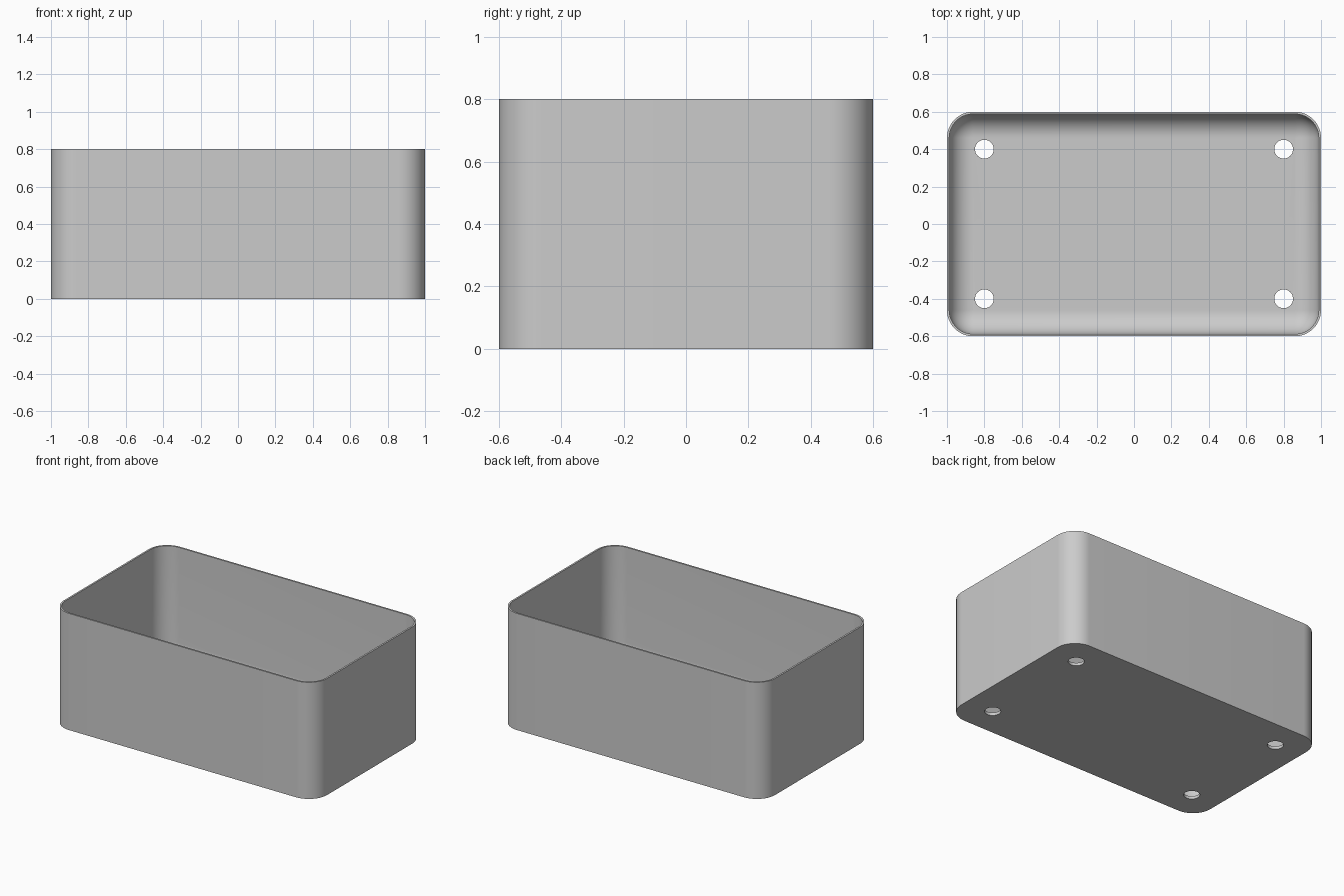
import bpy, bmesh
from math import cos, sin, pi, radians

default = bpy.data.objects.get("Cube")
if default:
    bpy.data.objects.remove(default, do_unlink=True)

HALF_X, HALF_Y, HEIGHT = 1.0, 0.6, 0.8
CORNER, WALL, FLOOR = 0.14, 0.012, 0.02
INNER = CORNER - WALL
FILLET = INNER - 0.002
CORNER_STEPS, FILLET_STEPS = 16, 14

grey = bpy.data.materials.new("plain grey")
grey.use_nodes = True
colour = (0.6, 0.6, 0.6, 1)
grey.diffuse_color = colour
grey.node_tree.nodes["Principled BSDF"].inputs["Base Color"].default_value = colour


def rounded_loop(bm, radius, z):
    """Rounded rectangle sharing the same four corner centres."""
    cx, cy = HALF_X - CORNER, HALF_Y - CORNER
    verts = []
    for q, (sx, sy) in enumerate([(1, 1), (-1, 1), (-1, -1), (1, -1)]):
        for i in range(CORNER_STEPS + 1):
            a = (q + i / CORNER_STEPS) * pi / 2
            verts.append(bm.verts.new((sx * cx + radius * cos(a),
                                       sy * cy + radius * sin(a), z)))
    return verts


# Tray: outer wall, rim, inner wall and rounded inner floor edge
bm = bmesh.new()
profile = [(CORNER, 0), (CORNER, HEIGHT), (INNER, HEIGHT)]
for i in range(FILLET_STEPS + 1):
    t = i / FILLET_STEPS * pi / 2
    profile.append((INNER - FILLET * (1 - cos(t)),
                    FLOOR + FILLET * (1 - sin(t))))
loops = [rounded_loop(bm, r, z) for r, z in profile]
for low, high in zip(loops, loops[1:]):
    for i in range(len(low)):
        j = (i + 1) % len(low)
        bm.faces.new((low[i], low[j], high[j], high[i]))
bm.faces.new(loops[0][::-1])
bm.faces.new(loops[-1])
bmesh.ops.recalc_face_normals(bm, faces=bm.faces)
mesh = bpy.data.meshes.new("tray")
bm.to_mesh(mesh)
bm.free()
tray = bpy.data.objects.new("tray", mesh)
bpy.context.collection.objects.link(tray)
mesh.materials.append(grey)

# Four screw holes through the floor
cutters = []
for sx in (-1, 1):
    for sy in (-1, 1):
        bpy.ops.mesh.primitive_cylinder_add(
            vertices=48, radius=0.05, depth=0.1,
            location=(sx * 0.8, sy * 0.4, FLOOR / 2))
        cutter = bpy.context.object
        cutter.name = "hole_cutter"
        cutter.hide_render = True
        cutter.data.materials.append(grey)
        cutters.append(cutter)

bpy.ops.object.select_all(action='DESELECT')
tray.select_set(True)
bpy.context.view_layer.objects.active = tray
for cutter in cutters:
    hole = tray.modifiers.new("screw hole", 'BOOLEAN')
    hole.operation = 'DIFFERENCE'
    hole.solver = 'EXACT'
    hole.object = cutter
    bpy.ops.object.modifier_apply(modifier=hole.name)
for cutter in cutters:
    bpy.data.objects.remove(cutter, do_unlink=True)

bpy.ops.object.shade_smooth_by_angle(angle=radians(35))
